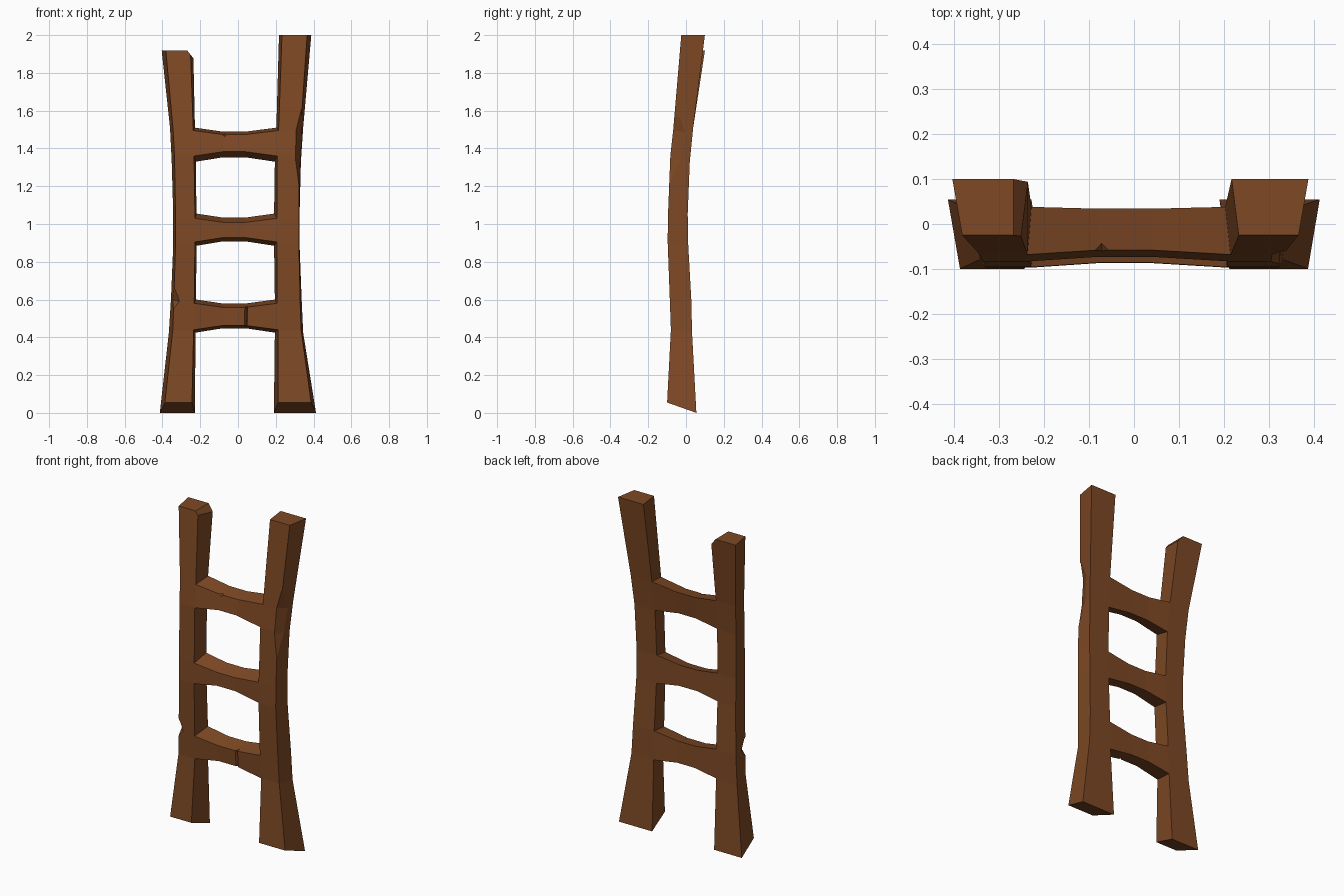
import bpy, bmesh

if "Cube" in bpy.data.objects:
    bpy.data.objects.remove(bpy.data.objects["Cube"])

wood = bpy.data.materials.new("brown wood")
wood.diffuse_color = (0.21, 0.066, 0.018, 1)
wood.use_nodes = True
wood.node_tree.nodes["Principled BSDF"].inputs["Base Color"].default_value = wood.diffuse_color

# Depth rows, low to high: front z, back z, front y, back y
ROWS = [(.055, 0, -.10, .055), (.44, .425, -.08, .032), (.58, .60, -.085, .028),
        (.905, .885, -.097, .012), (1.03, 1.055, -.096, .009), (1.36, 1.33, -.083, .02),
        (1.495, 1.51, -.068, .038), (2, 2, -.025, .10)]
# Post widths on each row: outer front, inner front, inner back, outer back
LEFT = [(-.387, -.244, -.228, -.414), (-.345, -.235, -.225, -.366), (-.34, -.232, -.222, -.355),
        (-.33, -.228, -.22, -.343), (-.33, -.228, -.22, -.343), (-.336, -.233, -.223, -.351),
        (-.343, -.237, -.228, -.36), (-.382, -.252, -.237, -.404)]
RIGHT = [(.387, .212, .19, .413), (.334, .212, .195, .345), (.329, .207, .195, .337),
         (.322, .206, .191, .326), (.322, .206, .191, .326), (.325, .208, .195, .333),
         (.331, .215, .203, .345), (.366, .233, .217, .388)]

bm = bmesh.new()


def post(widths, top):
    rings = []
    for i, ((zf, zb, yf, yb), (of, nf, nb, ob)) in enumerate(zip(ROWS, widths)):
        if i == len(ROWS) - 1:
            zf = zb = top
        rings.append([bm.verts.new(p) for p in
                      ((of, yf, zf), (nf, yf, zf), (nb, yb, zb), (ob, yb, zb))])
    bm.faces.new(rings[0])
    bm.faces.new(rings[-1])
    for i in range(len(rings) - 1):
        a, b = rings[i], rings[i + 1]
        for k in range(4):
            if k == 1 and i in (1, 3, 5):   # opening where a rung joins
                continue
            n = (k + 1) % 4
            bm.faces.new((a[k], a[n], b[n], b[k]))
    return rings


left, right = post(LEFT, 1.918), post(RIGHT, 2.0)

# Rungs: waisted bars joining the posts' openings
for i in (1, 3, 5):
    ends = [[r[i][1], r[i + 1][1], r[i + 1][2], r[i][2]] for r in (left, right)]
    rings = [ends[0]]
    for x in (-.08, .04):
        ring = []
        for k, (a, b) in enumerate(zip(*ends)):
            p = (a.co + b.co) / 2
            p.x = x
            p.z += -.021 if k in (1, 2) else .023
            p.y += .010 if k < 2 else -.004
            ring.append(bm.verts.new(p))
        rings.append(ring)
    rings.append(ends[1])
    for a, b in zip(rings, rings[1:]):
        for k in range(4):
            n = (k + 1) % 4
            bm.faces.new((a[k], a[n], b[n], b[k]))

bmesh.ops.recalc_face_normals(bm, faces=bm.faces[:])
mesh = bpy.data.meshes.new("ladder")
bm.to_mesh(mesh)
bm.free()
ladder = bpy.data.objects.new("ladder", mesh)
bpy.context.collection.objects.link(ladder)
mesh.materials.append(wood)


def cut(name, points):
    """Carve the convex hull of the points out of the ladder."""
    b = bmesh.new()
    for p in points:
        b.verts.new(p)
    res = bmesh.ops.convex_hull(b, input=b.verts[:])
    loose = [v for v in b.verts if not v.link_faces]
    bmesh.ops.delete(b, geom=loose, context='VERTS')
    bmesh.ops.recalc_face_normals(b, faces=b.faces[:])
    m = bpy.data.meshes.new(name)
    b.to_mesh(m)
    b.free()
    m.materials.append(wood)
    o = bpy.data.objects.new(name, m)
    bpy.context.collection.objects.link(o)
    o.hide_render = True
    o.hide_set(True)
    mod = ladder.modifiers.new(name, 'BOOLEAN')
    mod.operation = 'DIFFERENCE'
    mod.solver = 'EXACT'
    mod.object = o


# Broken inner corner on the shorter post
cut("corner_cutter", [(x, y, z) for y in (-.2, .2)
                      for x, z in ((-.278, 1.93), (-.232, 1.872), (-.2, 1.872), (-.2, 1.95))])
# Nick on the left post's outer front edge
cut("left_nick_cutter", [(-.338, -.086, .67), (-.343, -.084, .55), (-.308, -.088, .59),
                         (-.352, -.03, .60), (-.39, -.13, .60)])
# Long chip on the right post's outer front edge
cut("right_chip_cutter", [(.335, -.06, 1.61), (.322, -.092, 1.20), (.303, -.078, 1.50),
                          (.302, -.09, 1.34), (.345, .012, 1.48), (.332, -.02, 1.34),
                          (.40, -.12, 1.40)])
# Nick on the top rung
cut("top_nick_cutter", [(-.115, -.068, 1.488), (-.03, -.068, 1.484), (-.072, -.075, 1.45),
                        (-.072, -.03, 1.487), (-.072, -.12, 1.53)])
# Crack down the bottom rung
cut("crack_cutter", [(.015, -.10, .42), (.03, -.10, .60), (.053, -.10, .42), (.053, -.10, .60),
                     (.045, -.055, .42), (.048, -.055, .60)])
